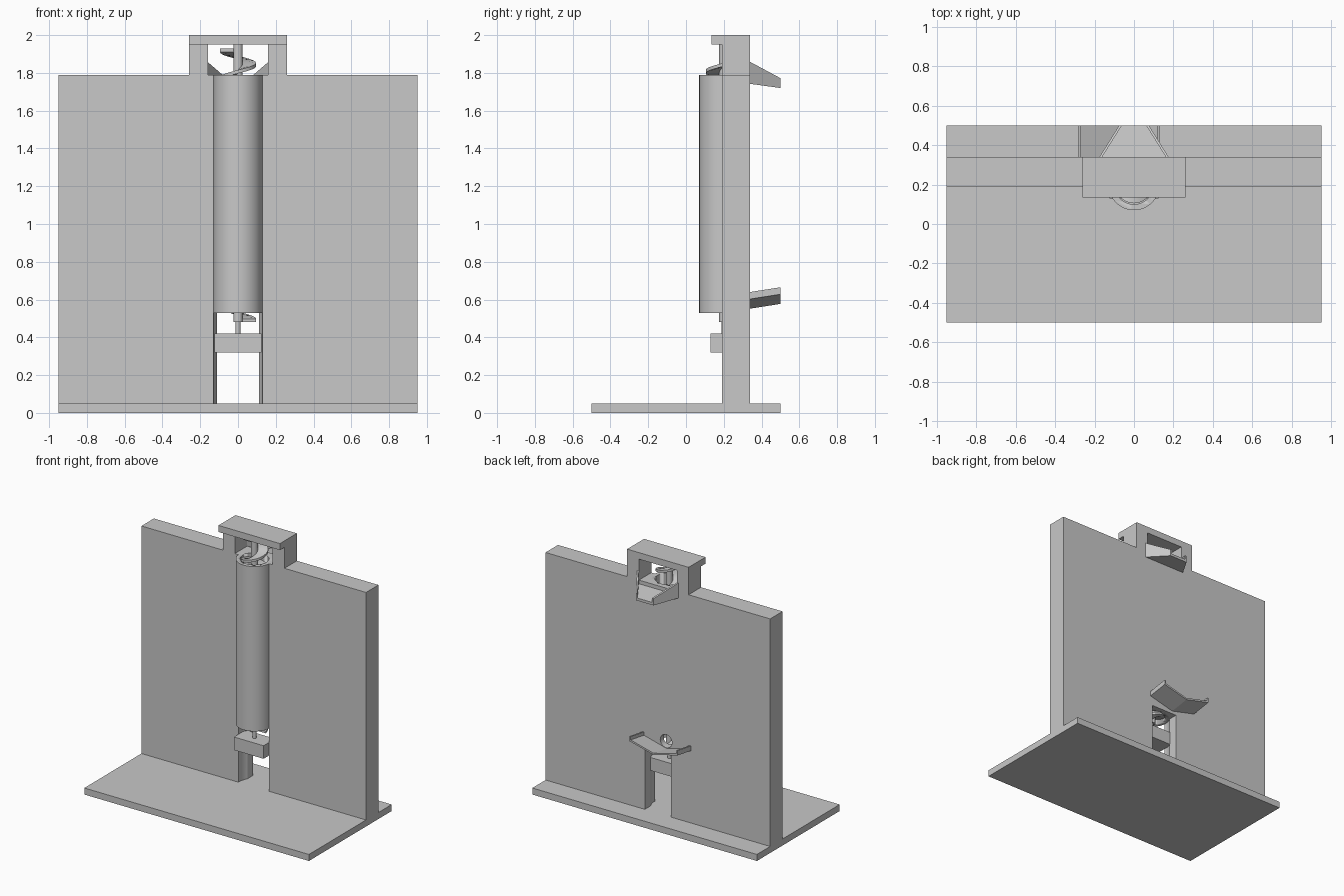
import bpy, bmesh, math
from math import cos, sin, pi

cube = bpy.data.objects.get("Cube")
if cube:
    bpy.data.objects.remove(cube, do_unlink=True)

grey = bpy.data.materials.new("light_grey")
grey.use_nodes = True
grey.diffuse_color = (0.58, 0.58, 0.58, 1)
grey.node_tree.nodes["Principled BSDF"].inputs["Base Color"].default_value = (0.58, 0.58, 0.58, 1)


def finish(name, bm, smooth=False):
    bmesh.ops.recalc_face_normals(bm, faces=bm.faces)
    mesh = bpy.data.meshes.new(name)
    bm.to_mesh(mesh)
    bm.free()
    mesh.materials.append(grey)
    ob = bpy.data.objects.new(name, mesh)
    bpy.context.collection.objects.link(ob)
    bpy.ops.object.select_all(action='DESELECT')
    bpy.context.view_layer.objects.active = ob
    ob.select_set(True)
    if smooth:
        bpy.ops.object.shade_smooth_by_angle(angle=math.radians(35))
    return ob


def loft(name, ring_a, ring_b, smooth=False):
    """Solid between two matching closed rings of points."""
    bm = bmesh.new()
    a = [bm.verts.new(p) for p in ring_a]
    b = [bm.verts.new(p) for p in ring_b]
    bm.faces.new(a)
    bm.faces.new(b)
    n = len(a)
    for i in range(n):
        j = (i + 1) % n
        bm.faces.new((a[i], a[j], b[j], b[i]))
    return finish(name, bm, smooth)


def box(name, x0, x1, y0, y1, z0, z1):
    plan = [(x0, y0), (x1, y0), (x1, y1), (x0, y1)]
    return loft(name, [(*p, z0) for p in plan], [(*p, z1) for p in plan])


def rod(name, r, z0, z1, segs=64):
    plan = [(r * cos(2 * pi * i / segs), AXIS + r * sin(2 * pi * i / segs)) for i in range(segs)]
    return loft(name, [(*p, z0) for p in plan], [(*p, z1) for p in plan], True)


def cut(target, cutter):
    mod = target.modifiers.new("cut", 'BOOLEAN')
    mod.operation = 'DIFFERENCE'
    mod.solver = 'EXACT'
    mod.object = cutter
    bpy.context.view_layer.objects.active = target
    bpy.ops.object.modifier_apply(modifier=mod.name)


AXIS = 0.2            # y of the screw axis
FRONT, BACK = 0.19, 0.34
BASE, SILL, TOP = 0.05, 0.53, 1.79

# Base and upright wall
box("base_plate", -0.95, 0.95, -0.5, 0.5, 0, BASE)
wall = box("wall", -0.95, 0.95, FRONT, BACK, BASE, TOP)

# Tube around the screw
tube = rod("screw_tube", 0.13, SILL, TOP)

# Cutters: tube seat, lower opening, tube interior, ball entry hole
seat = rod("seat_cutter", 0.13, BASE - 0.02, TOP + 0.1)
opening = box("opening_cutter", -0.11, 0.11, 0.1, 0.4, BASE - 0.02, SILL)
bore = rod("bore_cutter", 0.1, SILL - 0.1, TOP + 0.1)
circle = [(-0.07 + 0.05 * cos(2 * pi * i / 32), 0.62 + 0.05 * sin(2 * pi * i / 32)) for i in range(32)]
entry = loft("entry_cutter", [(x, AXIS, z) for x, z in circle], [(x, 0.4, z) for x, z in circle])
for target, cutters in ((wall, (seat, opening, entry)), (tube, (bore, entry))):
    for c in cutters:
        cut(target, c)
for c in (seat, opening, bore, entry):
    bpy.data.objects.remove(c, do_unlink=True)

# Top frame and lower bearing block
for side, name in ((-1, "right_post"), (1, "left_post")):
    x0, x1 = sorted((side * 0.16, side * 0.26))
    box(name, x0, x1, FRONT, BACK, TOP, 1.95)
box("top_bearing_plate", -0.26, 0.26, 0.135, BACK, 1.95, 2.0)
box("lower_bearing_block", -0.125, 0.125, 0.13, 0.27, 0.32, 0.42)

# Screw shaft and its thin lower pin
rod("screw_shaft", 0.025, 0.48, 1.95, 32)
rod("shaft_pin", 0.013, 0.42, 0.48, 24)

# Helical flight
bm = bmesh.new()
steps, turns, z0, z1, thick = 380, 9.5, 0.48, 1.91, 0.018
prev = None
for i in range(steps + 1):
    a = 2 * pi * turns * i / steps
    z = z0 + (z1 - z0) * i / steps
    ring = [bm.verts.new((r * cos(a), AXIS + r * sin(a), z + h))
            for r, h in ((0.02, 0), (0.095, 0), (0.095, thick), (0.02, thick))]
    if prev:
        for k in range(4):
            m = (k + 1) % 4
            bm.faces.new((prev[k], prev[m], ring[m], ring[k]))
    else:
        bm.faces.new(ring)
    prev = ring
bm.faces.new(prev)
finish("screw_flight", bm, True)


# Upper outlet chute: tapering U section
def u_section(y, w, bottom, floor, top, t=0.014):
    half = [(w, bottom), (w, top), (w - t, top), (w - t, floor)]
    return [(x, y, z) for x, z in half] + [(-x, y, z) for x, z in reversed(half)]


loft("outlet_chute", u_section(BACK, 0.175, 1.742, 1.762, 1.858),
     u_section(0.5, 0.075, 1.72, 1.74, 1.772))

# Lower inlet chute: shallow V section with end lips, tilted toward the wall
mid, half_w, t = -0.075, 0.205, 0.012
right = [(half_w, 0.603), (half_w, 0.64), (half_w - t, 0.64), (half_w - t, 0.615)]
section = ([(0, 0.552)] + right + [(0, 0.565)] + [(-x, z) for x, z in reversed(right)])
loft("inlet_chute", [(mid + x, BACK, z) for x, z in section],
     [(mid + x, 0.5, z + 0.025) for x, z in section])
